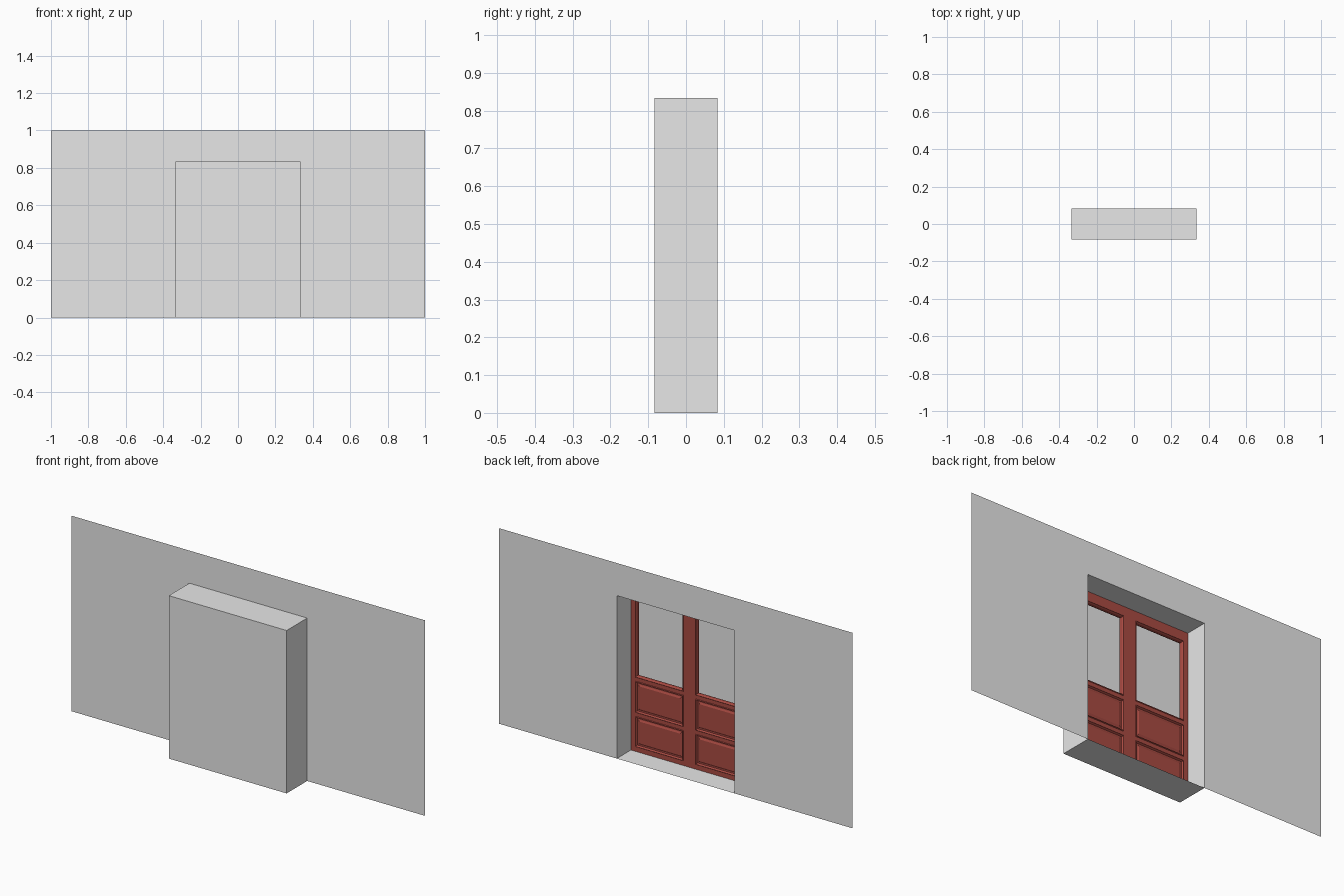
import bpy
import bmesh

cube = bpy.data.objects.get("Cube")
if cube:
    bpy.data.objects.remove(cube, do_unlink=True)


def make_material(name, rgb):
    mat = bpy.data.materials.new(name)
    mat.use_nodes = True
    mat.diffuse_color = (*rgb, 1)
    mat.node_tree.nodes["Principled BSDF"].inputs["Base Color"].default_value = (*rgb, 1)
    return mat


GREY = make_material("plain grey", (0.8, 0.8, 0.8))
RED = make_material("brick red paint", (0.40, 0.07, 0.055))

HALF_W, HEAD, DEPTH = 0.3333, 0.8333, 0.0833   # recess half width, height, half depth
BACK, FRONT = -0.03, -0.05                     # door faces
MID = (BACK + FRONT) / 2


def finish(name, bm, mat):
    mesh = bpy.data.meshes.new(name)
    bm.to_mesh(mesh)
    bm.free()
    mesh.materials.append(mat)
    obj = bpy.data.objects.new(name, mesh)
    bpy.context.scene.collection.objects.link(obj)
    return obj


def add_box(bm, x0, x1, y0, y1, z0, z1):
    made = bmesh.ops.create_cube(bm, size=1)["verts"]
    for v in made:
        v.co.x = x1 if v.co.x > 0 else x0
        v.co.y = y1 if v.co.y > 0 else y0
        v.co.z = z1 if v.co.z > 0 else z0


def add_loft(bm, rect, profile, cap):
    """Sweep (inset, y) steps around a rectangle, mitred at the corners."""
    x0, x1, z0, z1 = rect
    rings = []
    for d, y in profile:
        corners = [(x0 + d, z0 + d), (x1 - d, z0 + d), (x1 - d, z1 - d), (x0 + d, z1 - d)]
        rings.append([bm.verts.new((x, y, z)) for x, z in corners])
    for a, b in zip(rings, rings[1:]):
        for i in range(4):
            j = (i + 1) % 4
            bm.faces.new((a[i], a[j], b[j], b[i]))
    if cap:
        bm.faces.new(rings[-1])


# Wall sheet with a doorway
bm = bmesh.new()
xs, zs = (-1, -HALF_W, HALF_W, 1), (0, HEAD, 1)
grid = [[bm.verts.new((x, DEPTH, z)) for x in xs] for z in zs]
for r in range(2):
    for c in range(3):
        if (r, c) != (0, 1):
            bm.faces.new((grid[r][c], grid[r][c + 1], grid[r + 1][c + 1], grid[r + 1][c]))
for v in [v for v in bm.verts if not v.link_faces]:
    bm.verts.remove(v)
finish("wall", bm, GREY)

# Recess box, open towards the back
bm = bmesh.new()
add_box(bm, -HALF_W, HALF_W, -DEPTH, DEPTH, 0, HEAD)
bm.normal_update()
opening = [f for f in bm.faces if f.normal.y > 0.9]
bmesh.ops.delete(bm, geom=opening, context="FACES_ONLY")
finish("recess_box", bm, GREY)

# Door frame: three stiles with rails between them
EDGE, INNER, OUTER = HALF_W - 0.0005, 0.034, 0.308
TOP = HEAD - 0.0005
bm = bmesh.new()
for x0, x1 in ((-EDGE, -OUTER), (-INNER, INNER), (OUTER, EDGE)):
    add_box(bm, x0, x1, FRONT, BACK, 0.0005, TOP)
for x0, x1 in ((-OUTER, -INNER), (INNER, OUTER)):
    for z0, z1 in ((0.0005, 0.025), (0.18, 0.20), (0.36, 0.38), (0.785, TOP)):
        add_box(bm, x0, x1, FRONT, BACK, z0, z1)
finish("door_frame", bm, RED)

# Raised panels and window mouldings, the same on both faces of the door
PANEL = ((0, 0.01), (0.003, 0.014), (0.008, 0.005), (0.014, 0.005), (0.022, 0.009))
SASH = ((0, 0.01), (0.003, 0.014), (0.007, 0.006), (0.007, 0))
for side, x0, x1 in (("right", -OUTER, -INNER), ("left", INNER, OUTER)):
    for part, z0, z1, steps in (("lower_panel", 0.025, 0.18, PANEL),
                                ("upper_panel", 0.20, 0.36, PANEL),
                                ("window_moulding", 0.38, 0.785, SASH)):
        bm = bmesh.new()
        for sign in (1, -1):
            profile = [(d, MID + sign * h) for d, h in steps]
            add_loft(bm, (x0, x1, z0, z1), profile, steps is PANEL)
        bmesh.ops.remove_doubles(bm, verts=bm.verts[:], dist=0.0001)
        bmesh.ops.recalc_face_normals(bm, faces=bm.faces[:])
        finish(f"{side}_{part}", bm, RED)
